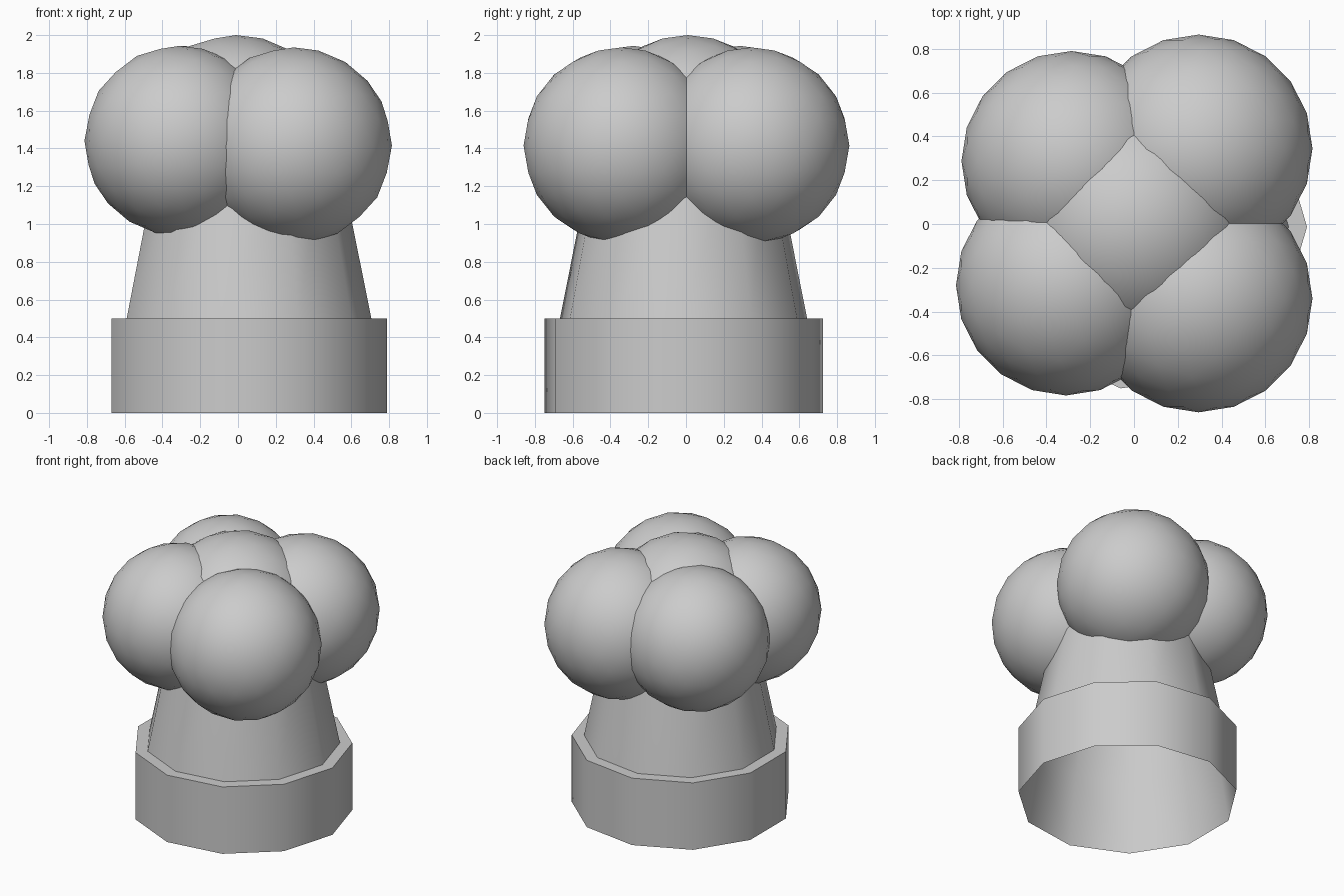
import bpy, bmesh, math

if "Cube" in bpy.data.objects:
    bpy.data.objects.remove(bpy.data.objects["Cube"])

SIDES = 11
CX, CY = 0.045, -0.013


def finish(name, bm, angle):
    mesh = bpy.data.meshes.new(name)
    bm.to_mesh(mesh)
    bm.free()
    obj = bpy.data.objects.new(name, mesh)
    bpy.context.collection.objects.link(obj)
    bpy.ops.object.select_all(action='DESELECT')
    obj.select_set(True)
    bpy.context.view_layer.objects.active = obj
    bpy.ops.object.shade_smooth_by_angle(angle=math.radians(angle))
    return obj


def lathe(name, profile):
    """Turn a (radius, z) profile into an open eleven-sided shell."""
    bm = bmesh.new()
    rings = []
    for r, z in profile:
        rings.append([bm.verts.new((CX + r * math.cos(2 * math.pi * k / SIDES),
                                    CY + r * math.sin(2 * math.pi * k / SIDES), z))
                      for k in range(SIDES)])
    for low, high in zip(rings, rings[1:]):
        for k in range(SIDES):
            n = (k + 1) % SIDES
            bm.faces.new((low[k], low[n], high[n], high[k]))
    return finish(name, bm, 40)


def ball(name, centre, radius):
    bm = bmesh.new()
    bmesh.ops.create_icosphere(bm, subdivisions=3, radius=radius)
    bmesh.ops.translate(bm, verts=bm.verts, vec=centre)
    return finish(name, bm, 40)


# Base collar: upright outer wall and flat ledge
lathe("base_collar", [(0.745, 0), (0.745, 0.5), (0.661, 0.5)])

# Tapered stem, hollow and open underneath, rising from the foot of the collar
lathe("stem", [(0.745, 0), (0.661, 0.5), (0.48, 1.4)])

# Crown of four outer balls around a larger middle one
ball("ball_front_right", (0.295, -0.34, 1.415), 0.52)
ball("ball_back_right", (0.295, 0.345, 1.415), 0.52)
ball("ball_front_left", (-0.31, -0.28, 1.44), 0.503)
ball("ball_back_left", (-0.285, 0.287, 1.44), 0.503)
ball("ball_middle", (-0.01, 0.01, 1.44), 0.56)
